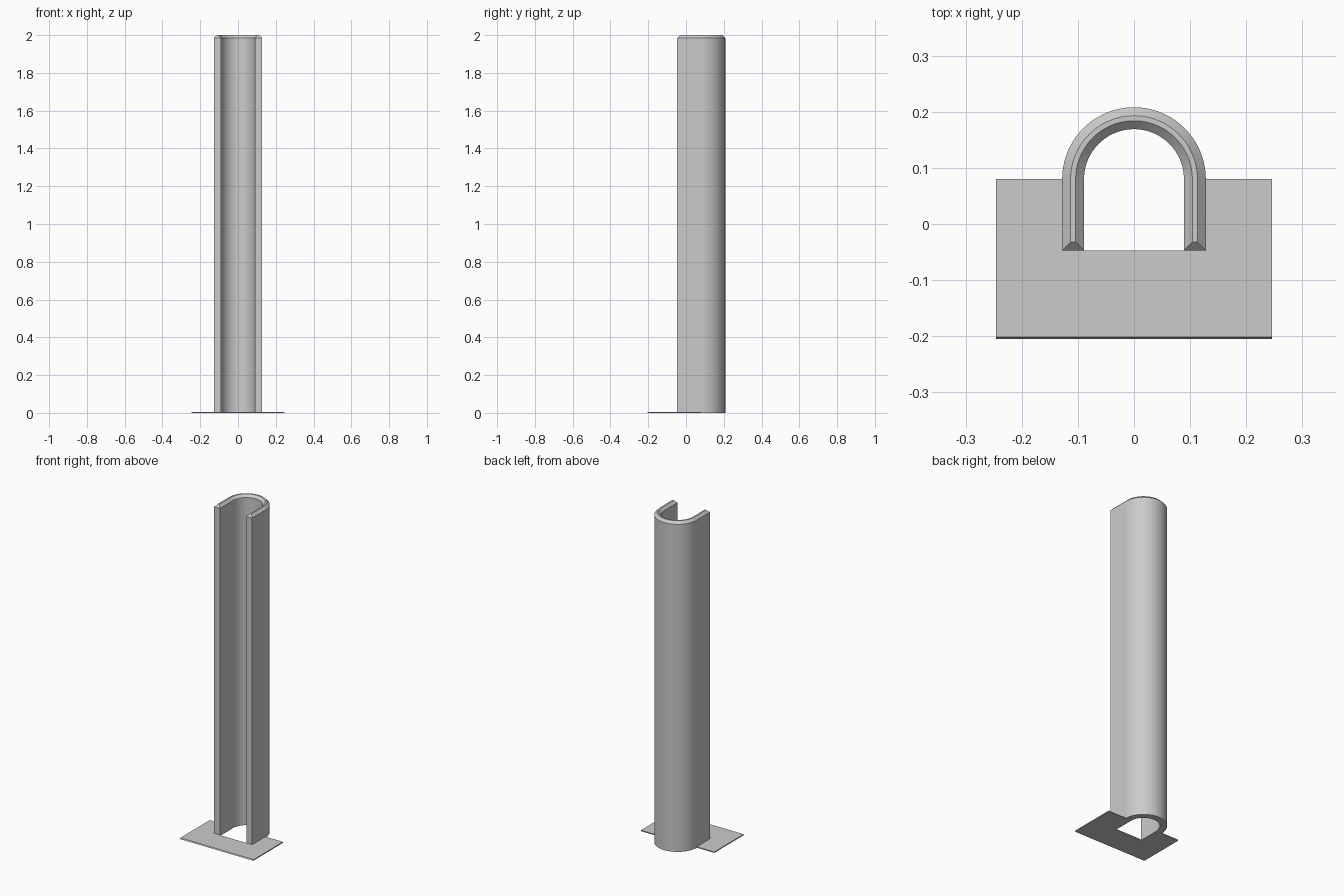
import bpy
import bmesh
import math

cube = bpy.data.objects.get("Cube")
if cube:
    bpy.data.objects.remove(cube, do_unlink=True)

HEIGHT = 2.0
OUTER, INNER = 0.128, 0.089      # wall radii
ARC_Y, FRONT_Y = 0.08, -0.047    # arc centre and open ends
CHAMFER = 0.015
PLATE_X, PLATE_FRONT, PLATE_TOP = 0.246, -0.205, 0.006
SEGMENTS = 48

grey = bpy.data.materials.new("plain grey")
grey.use_nodes = True
grey.diffuse_color = (0.6, 0.6, 0.6, 1)
grey.node_tree.nodes["Principled BSDF"].inputs["Base Color"].default_value = (0.6, 0.6, 0.6, 1)


def make_object(name, bm):
    bmesh.ops.recalc_face_normals(bm, faces=bm.faces)
    mesh = bpy.data.meshes.new(name)
    bm.to_mesh(mesh)
    bm.free()
    mesh.materials.append(grey)
    obj = bpy.data.objects.new(name, mesh)
    bpy.context.collection.objects.link(obj)
    return obj


def u_line(radius, front):
    """Straight leg, half circle, straight leg."""
    arc = [(radius * math.cos(a), ARC_Y + radius * math.sin(a))
           for a in (math.pi * i / SEGMENTS for i in range(SEGMENTS + 1))]
    return [(radius, front)] + arc + [(-radius, front)]


def u_ring(bm, inset, z):
    """Closed U section, shrunk on every side by the inset."""
    front = FRONT_Y + inset
    points = u_line(OUTER - inset, front) + u_line(INNER + inset, front)[::-1]
    return [bm.verts.new((x, y, z)) for x, y in points]


# U-shaped channel with a chamfered top rim
bm = bmesh.new()
rings = [u_ring(bm, 0, 0), u_ring(bm, 0, HEIGHT - CHAMFER), u_ring(bm, CHAMFER, HEIGHT)]
n = len(rings[0])
for low, high in zip(rings, rings[1:]):
    for i in range(n):
        j = (i + 1) % n
        bm.faces.new((low[i], low[j], high[j], high[i]))
for ring in (rings[0], rings[-1]):
    for i in range(n // 2 - 1):
        bm.faces.new((ring[i], ring[i + 1], ring[n - 2 - i], ring[n - 1 - i]))
channel = make_object("channel", bm)

# Thin base plate, notched around the channel
half = [(PLATE_X, PLATE_FRONT), (PLATE_X, ARC_Y), (OUTER, ARC_Y), (OUTER, FRONT_Y)]
outline = half + [(-x, y) for x, y in reversed(half)]
bm = bmesh.new()
base = bm.faces.new([bm.verts.new((x, y, 0)) for x, y in outline])
extruded = bmesh.ops.extrude_face_region(bm, geom=[base], use_keep_orig=True)
for v in extruded["geom"]:
    if isinstance(v, bmesh.types.BMVert):
        v.co.z = PLATE_TOP
        if v.co.y < PLATE_FRONT + 0.001:
            v.co.y += 0.004      # sloped front lip
make_object("base_plate", bm)

# Smooth the curved walls, keep the corners crisp
bpy.ops.object.select_all(action='DESELECT')
channel.select_set(True)
bpy.context.view_layer.objects.active = channel
bpy.ops.object.shade_smooth_by_angle(angle=math.radians(30))
